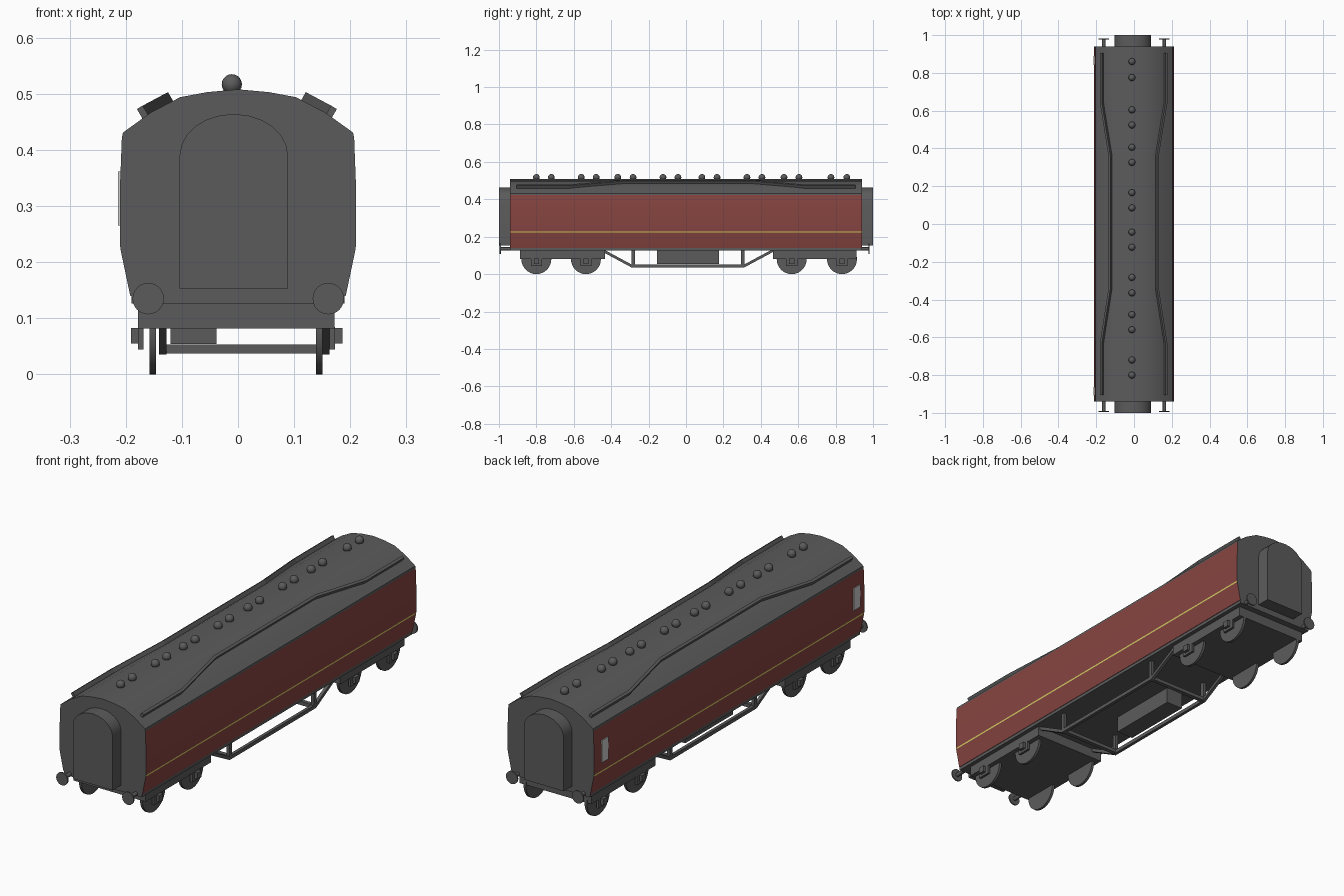
import bpy, bmesh, math
from mathutils import Vector

if "Cube" in bpy.data.objects:
    bpy.data.objects.remove(bpy.data.objects["Cube"])


def material(name, rgb):
    m = bpy.data.materials.new(name)
    m.diffuse_color = (*rgb, 1)
    m.use_nodes = True
    m.node_tree.nodes["Principled BSDF"].inputs["Base Color"].default_value = m.diffuse_color
    return m


GREY = material("dark_grey", (0.105, 0.105, 0.105))
RED = material("maroon", (0.24, 0.058, 0.052))
YELLOW = material("lining_yellow", (0.66, 0.60, 0.12))
PALE = material("pale_plate", (0.62, 0.62, 0.62))


def finish(name, bm, mats=(GREY,), smooth=0):
    bmesh.ops.recalc_face_normals(bm, faces=bm.faces)
    me = bpy.data.meshes.new(name)
    bm.to_mesh(me)
    bm.free()
    for m in mats:
        me.materials.append(m)
    ob = bpy.data.objects.new(name, me)
    bpy.context.collection.objects.link(ob)
    if smooth:
        me.polygons.foreach_set("use_smooth", [True] * len(me.polygons))
        me.set_sharp_from_angle(angle=math.radians(smooth))
    return ob


def box(name, x, y, z, mat=GREY):
    """Box from (min, max) ranges."""
    bm = bmesh.new()
    bmesh.ops.create_cube(bm, size=1)
    for v in bm.verts:
        v.co = [(r[0] + r[1]) / 2 + c * (r[1] - r[0]) for c, r in zip(v.co, (x, y, z))]
    return finish(name, bm, (mat,))


def prism(bm, profile, y0, y1):
    """Extrude an x-z outline along y."""
    f = bm.faces.new([bm.verts.new((x, y0, z)) for x, z in profile])
    ext = bmesh.ops.extrude_face_region(bm, geom=[f])["geom"]
    bmesh.ops.translate(bm, vec=(0, y1 - y0, 0),
                        verts=[g for g in ext if isinstance(g, bmesh.types.BMVert)])


def cylinder(name, p, q, r, sides=24):
    p, q = Vector(p), Vector(q)
    bm = bmesh.new()
    bmesh.ops.create_cone(bm, cap_ends=True, segments=sides, radius1=r, radius2=r,
                          depth=(q - p).length)
    rot = (q - p).to_track_quat('Z', 'Y')
    for v in bm.verts:
        v.co = rot @ v.co + (p + q) / 2
    return finish(name, bm, smooth=40)


def ribbon(name, rings):
    """Loft quad cross-sections into a closed bar."""
    bm = bmesh.new()
    rows = [[bm.verts.new(c) for c in ring] for ring in rings]
    for a, b in zip(rows, rows[1:]):
        for i in range(4):
            j = (i + 1) % 4
            bm.faces.new((a[i], a[j], b[j], b[i]))
    bm.faces.new(rows[0])
    bm.faces.new(rows[-1])
    return finish(name, bm)


# Coach body: one profile, sides coloured by height
half = [(0.192, 0.14), (0.2093, 0.222), (0.21, 0.2285), (0.2105, 0.33), (0.207, 0.422),
        (0.205, 0.431), (0.155, 0.467), (0.103, 0.494), (0.055, 0.503)]
bm = bmesh.new()
prism(bm, half + [(0, 0.508)] + [(-x, z) for x, z in reversed(half)], -0.94, 0.94)
for f in bm.faces:
    f.normal_update()
    z = f.calc_center_median().z
    if abs(f.normal.y) < 0.5 and 0.15 < z < 0.425:
        f.material_index = 2 if 0.222 < z < 0.2285 else 1
finish("coach_body", bm, (GREY, RED, YELLOW), 30)
box("floor_frame", (-0.19, 0.19), (-0.94, 0.94), (0.126, 0.1402))

# Arched gangway at each end
arch = [(-0.104, 0.153), (0.089, 0.153)]
for i in range(13):
    a = math.pi * i / 12
    arch.append((-0.0075 + 0.0965 * math.cos(a), 0.39 + 0.074 * math.sin(a)))
for label, y0, y1 in (("front", -1, -0.93), ("back", 0.93, 1)):
    bm = bmesh.new()
    prism(bm, arch, y0, y1)
    finish(label + "_gangway", bm, smooth=30)

# Buffers
for x in (-0.16, 0.161):
    for s, tip in ((-1, 0.996), (1, 0.982)):
        cylinder("buffer_shaft", (x, s * 0.93, 0.135), (x, s * (tip - 0.004), 0.135), 0.009, 12)
        cylinder("buffer_head", (x, s * (tip - 0.006), 0.135), (x, s * tip, 0.135), 0.028)

# Roof ventilator domes
for y in (-0.80, -0.72, -0.56, -0.48, -0.365, -0.283, -0.123, -0.043,
          0.085, 0.166, 0.326, 0.406, 0.524, 0.604, 0.775, 0.86):
    bm = bmesh.new()
    bmesh.ops.create_uvsphere(bm, u_segments=16, v_segments=10, radius=0.018)
    bmesh.ops.translate(bm, verts=bm.verts, vec=(-0.011, y, 0.517))
    finish("roof_ventilator", bm, smooth=40)

# Curved rain strips, closer together in the middle of the roof
n, t = Vector((0.5, 0, 0.866)), Vector((0.866, 0, -0.5))
for s, shift in ((1, 0), (-1, -0.004)):
    rings = []
    for y, x, z in ((-0.905, 0.171, 0.476), (-0.63, 0.171, 0.476), (-0.34, 0.126, 0.500),
                    (0.36, 0.126, 0.500), (0.64, 0.171, 0.476), (0.905, 0.171, 0.476)):
        c = Vector((x, y, z))
        ring = [c - t * 0.006, c + t * 0.006, c + t * 0.006 - n * 0.028, c - t * 0.006 - n * 0.028]
        rings.append([(v.x * s + shift, v.y, v.z) for v in ring])
    ribbon("rain_strip", rings)

# Pale plates on the left side
for y0, y1 in ((0.843, 0.889), (-0.908, -0.862)):
    box("side_plate", (-0.2135, -0.207), (y0, y1), (0.265, 0.362), PALE)

# Bogies with wheels, axle guards and axle boxes
for y0, y1, axles in ((-0.888, -0.433, (-0.80, -0.535)), (0.465, 0.912, (0.565, 0.834))):
    box("bogie_frame", (-0.178, 0.172), (y0, y1), (0.082, 0.128))
    for y in axles:
        for x in (-0.152, 0.145):
            cylinder("wheel", (x - 0.006, y, 0.08), (x + 0.006, y, 0.08), 0.08, 32)
        for s, off in ((-1, -0.005), (1, 0)):
            def span(a, b):
                return tuple(sorted((s * a + off, s * b + off)))
            box("axle_guard", span(0.163, 0.173), (y - 0.03, y + 0.03), (0.044, 0.084))
            box("axle_box", span(0.172, 0.186), (y - 0.014, y + 0.014), (0.055, 0.083))

# Truss rods, posts and cross beams under the middle
path = [(-0.444, 0.126), (-0.29, 0.043), (0.31, 0.043), (0.465, 0.126)]
for x in (-0.134, 0.156):
    ribbon("truss_rod", [[(x - 0.007, y, z - 0.008), (x + 0.007, y, z - 0.008),
                          (x + 0.007, y, z + 0.008), (x - 0.007, y, z + 0.008)]
                         for y, z in path])
    for y in (-0.283, 0.303):
        box("truss_post", (x - 0.007, x + 0.007), (y - 0.009, y + 0.009), (0.04, 0.13))
for y in (-0.283, 0.303):
    box("cross_beam", (-0.134, 0.156), (y - 0.009, y + 0.009), (0.037, 0.053))

# Battery box
box("battery_box", (-0.12, -0.038), (-0.156, 0.177), (0.054, 0.13))
